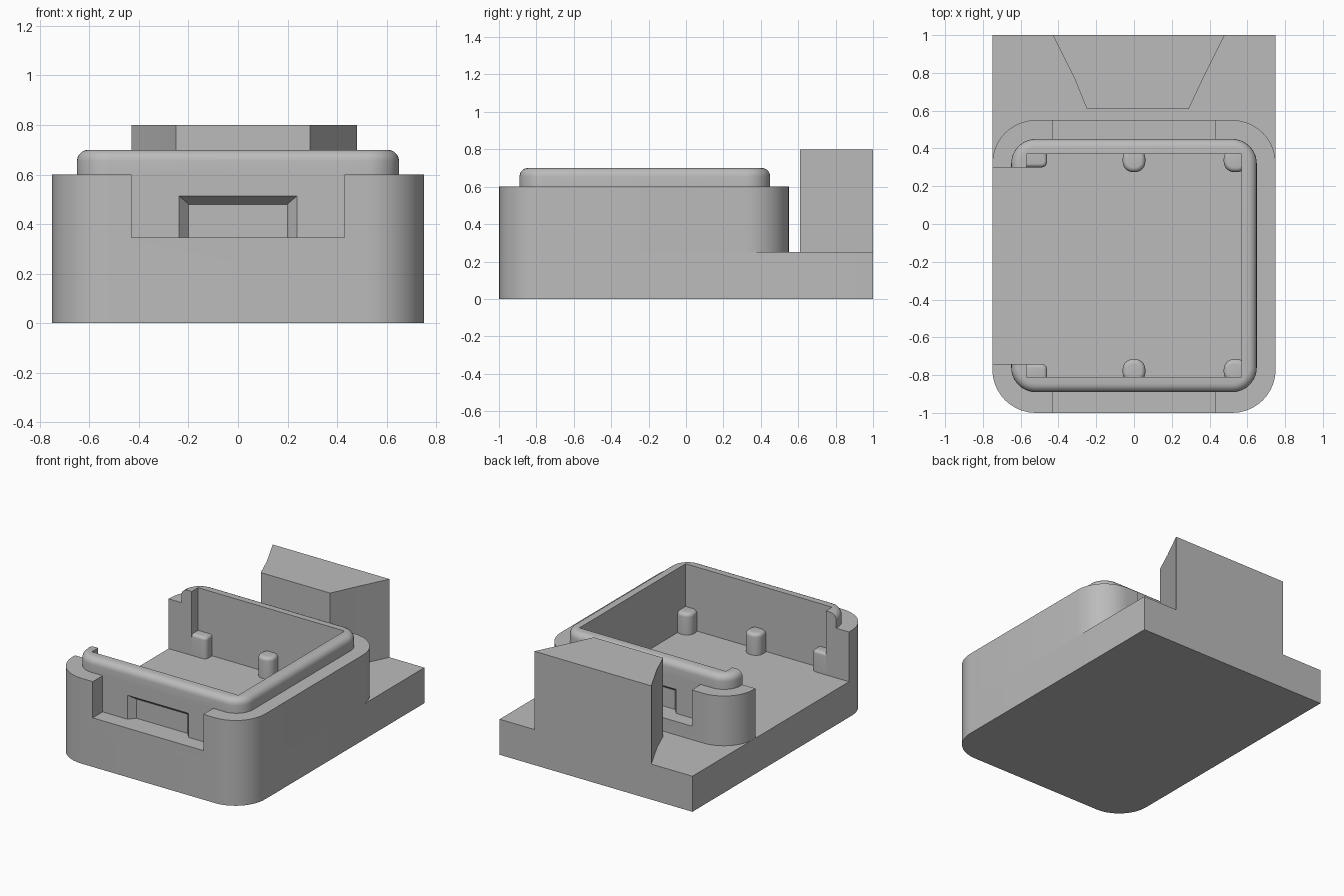
import bpy, bmesh, math

if "Cube" in bpy.data.objects:
    bpy.data.objects.remove(bpy.data.objects["Cube"], do_unlink=True)

grey = bpy.data.materials.new("plain grey")
grey.use_nodes = True
grey.diffuse_color = (0.5, 0.5, 0.5, 1)
grey.node_tree.nodes["Principled BSDF"].inputs["Base Color"].default_value = (0.5, 0.5, 0.5, 1)


def outline(x0, x1, y0, y1, front=0, back=0, steps=10):
    """Rectangle with rounded front and back corners, counter-clockwise."""
    pts = []
    corners = [(x0, y0, 1, 1, front, 180), (x1, y0, -1, 1, front, 270),
               (x1, y1, -1, -1, back, 0), (x0, y1, 1, -1, back, 90)]
    for x, y, sx, sy, r, start in corners:
        if r <= 0:
            pts.append((x, y))
            continue
        for i in range(steps + 1):
            a = math.radians(start + 90 * i / steps)
            pts.append((x + sx * r + r * math.cos(a), y + sy * r + r * math.sin(a)))
    return pts


def loft(name, layers):
    """Closed solid through stacked (outline, z) layers."""
    bm = bmesh.new()
    rings = [[bm.verts.new((x, y, z)) for x, y in pts] for pts, z in layers]
    n = len(rings[0])
    for low, high in zip(rings, rings[1:]):
        for i in range(n):
            j = (i + 1) % n
            bm.faces.new((low[i], low[j], high[j], high[i]))
    bm.faces.new(rings[0][::-1])
    bm.faces.new(rings[-1])
    bmesh.ops.recalc_face_normals(bm, faces=bm.faces)
    mesh = bpy.data.meshes.new(name)
    bm.to_mesh(mesh)
    bm.free()
    mesh.materials.append(grey)
    obj = bpy.data.objects.new(name, mesh)
    bpy.context.collection.objects.link(obj)
    return obj


def rounded_top(name, box, r, z0, z1, fillet, steps=5):
    """Rounded block whose top edge is filleted."""
    x0, x1, y0, y1 = box
    layers = [(outline(*box, r, r), z0)]
    for i in range(steps + 1):
        a = math.pi / 2 * i / steps
        d = fillet * (1 - math.cos(a))
        layers.append((outline(x0 + d, x1 - d, y0 + d, y1 - d, r - d, r - d),
                       z1 - fillet + fillet * math.sin(a)))
    return loft(name, layers)


def block(name, x0, x1, y0, y1, z0, z1):
    pts = outline(x0, x1, y0, y1)
    return loft(name, [(pts, z0), (pts, z1)])


def combine(obj, tool, operation="DIFFERENCE"):
    """Apply a boolean and discard the tool."""
    tool.hide_render = True
    mod = obj.modifiers.new("cut", "BOOLEAN")
    mod.operation = operation
    mod.solver = "EXACT"
    mod.object = tool
    bpy.ops.object.select_all(action="DESELECT")
    bpy.context.view_layer.objects.active = obj
    obj.select_set(True)
    bpy.ops.object.modifier_apply(modifier=mod.name)
    bpy.data.objects.remove(tool, do_unlink=True)


# Base slab with rounded front corners
slab = outline(-0.75, 0.75, -1, 1, front=0.23)
base = loft("base_slab", [(slab, 0), (slab, 0.25)])

# Outer housing wall, notched at front and back
shell = outline(-0.75, 0.75, -1, 0.55, 0.23, 0.23)
housing = loft("housing_wall", [(shell, 0.25), (shell, 0.6)])
for y0, y1 in [(-1.1, -0.87), (0.43, 0.65)]:
    combine(housing, block("notch_cutter", -0.43, 0.43, y0, y1, 0.345, 0.9))

# Raised inner wall with a rounded rim
rim = rounded_top("rim", (-0.65, 0.65, -0.89, 0.45), 0.13, 0.27, 0.7, 0.045)
combine(housing, rim, "UNION")

# Inner cavity and the open side
combine(housing, block("cavity_cutter", -0.57, 0.57, -0.81, 0.37, 0.1, 0.9))
combine(housing, block("opening_cutter", -0.9, -0.4, -0.74, 0.30, 0.1, 0.9))

# Blind flared pockets inside the notches
for wall, inward in [(-0.89, 1), (0.45, -1)]:
    pocket = block("pocket_cutter", -0.24, 0.24, 0, 1, 0.345, 0.515)
    for v in pocket.data.vertices:
        deep = v.co.y > 0.5
        if deep:
            v.co.x *= 0.83
            if v.co.z > 0.4:
                v.co.z = 0.48
        v.co.y = wall + inward * (0.045 if deep else -0.002)
    bm = bmesh.new()
    bm.from_mesh(pocket.data)
    bmesh.ops.recalc_face_normals(bm, faces=bm.faces)
    bm.to_mesh(pocket.data)
    bm.free()
    combine(housing, pocket)

# Small support pegs along both long inner walls
pegs = []
for side, y0, y1 in [("front", -0.84, -0.715), ("back", 0.275, 0.40)]:
    for place, x0, x1 in [("middle", -0.06, 0.06), ("left", 0.475, 0.60)]:
        pegs.append(rounded_top(f"{side}_{place}_peg", (x0, x1, y0, y1), 0.055, 0.24, 0.4, 0.025))
for side, y0, y1 in [("front", -0.84, -0.74), ("back", 0.30, 0.40)]:
    pegs.append(rounded_top(f"{side}_right_peg", (-0.60, -0.46, y0, y1), 0.03, 0.24, 0.4, 0.02))

# Tapered block standing at the back
taper = [(-0.25, 0.61), (0.29, 0.61), (0.37, 0.78), (0.48, 1), (-0.43, 1), (-0.315, 0.77)]
back_block = loft("back_block", [(taper, 0.25), (taper, 0.8)])

# Smooth the rounded parts, keep edges sharp
bpy.ops.object.select_all(action="DESELECT")
for obj in [base, housing, back_block] + pegs:
    obj.select_set(True)
bpy.context.view_layer.objects.active = housing
bpy.ops.object.shade_smooth_by_angle(angle=math.radians(25))
